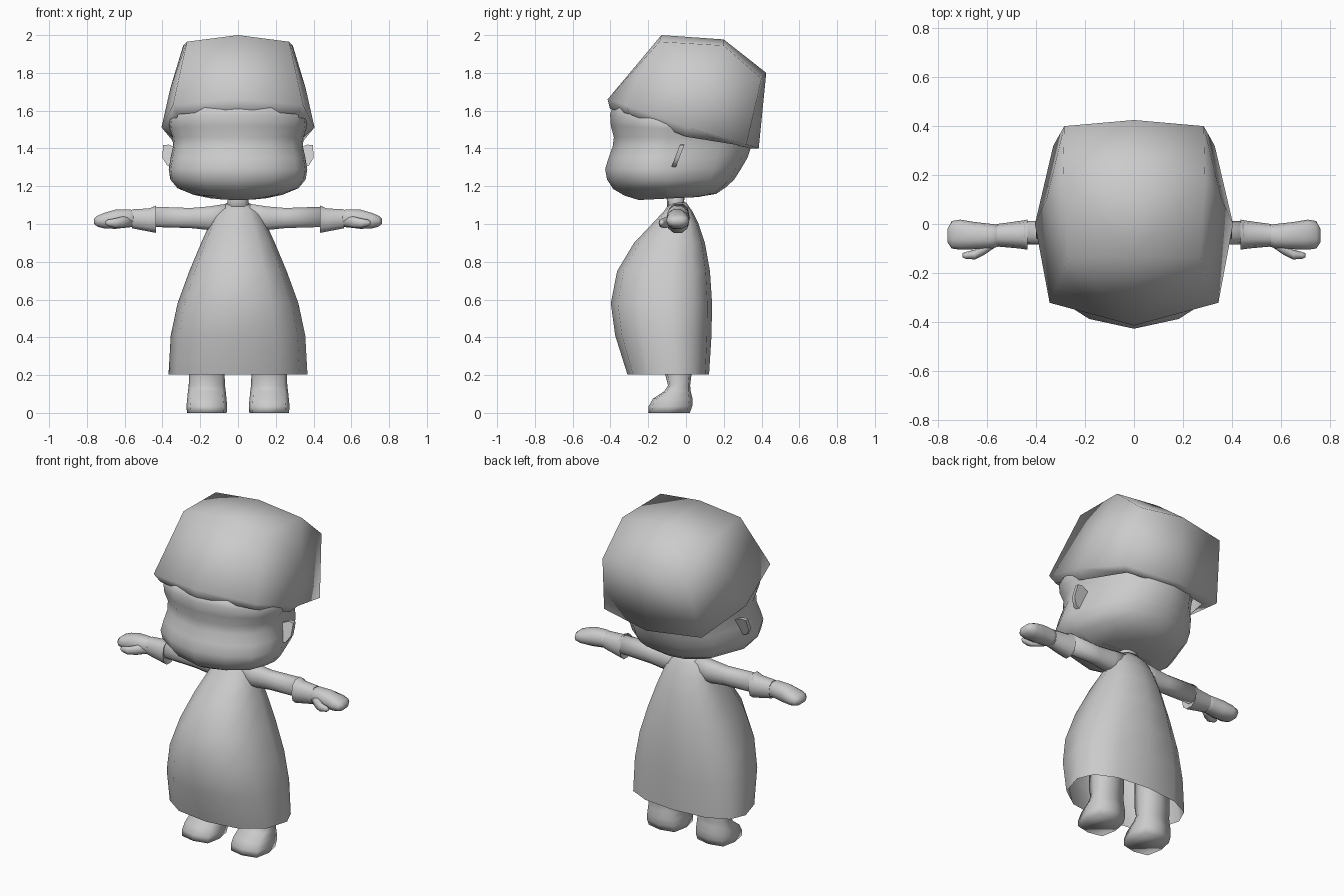
import bpy, bmesh, math

if "Cube" in bpy.data.objects:
    bpy.data.objects.remove(bpy.data.objects["Cube"])

GREY = (0.6, 0.6, 0.6, 1)
mat = bpy.data.materials.new("plain grey")
mat.use_nodes = True
mat.diffuse_color = GREY
mat.node_tree.nodes["Principled BSDF"].inputs["Base Color"].default_value = GREY


def finish(name, bm, mirror=False, angle=180):
    bmesh.ops.remove_doubles(bm, verts=bm.verts, dist=0.0005)
    bmesh.ops.recalc_face_normals(bm, faces=bm.faces)
    mesh = bpy.data.meshes.new(name)
    bm.to_mesh(mesh)
    bm.free()
    mesh.materials.append(mat)
    ob = bpy.data.objects.new(name, mesh)
    bpy.context.collection.objects.link(ob)
    bpy.ops.object.select_all(action="DESELECT")
    ob.select_set(True)
    bpy.context.view_layer.objects.active = ob
    bpy.ops.object.shade_smooth_by_angle(angle=math.radians(angle))
    if mirror:
        ob.modifiers.new("mirror", "MIRROR")


def loft(name, rings, start=True, mirror=False, angle=180):
    """Skin closed rings of equal length; the far end is always capped."""
    bm = bmesh.new()
    vs = [[bm.verts.new(p) for p in r] for r in rings]
    n = len(vs[0])
    for a, b in zip(vs, vs[1:]):
        for i in range(n):
            j = (i + 1) % n
            bm.faces.new((a[i], a[j], b[j], b[i]))
    if start:
        bm.faces.new(vs[0])
    bm.faces.new(vs[-1])
    finish(name, bm, mirror, angle)


def oval(n, power):
    """Unit superellipse; a lower power is boxier."""
    out = []
    for i in range(n):
        a = math.tau * i / n
        c, s = math.cos(a), math.sin(a)
        out.append((math.copysign(abs(c) ** power, c), math.copysign(abs(s) ** power, s)))
    return out


def ring_z(z, xc, hw, y0, y1, n=12, power=0.85, widest=0.5):
    """Level ring; widest is where along y the full width lies."""
    ym = y0 + (y1 - y0) * widest
    return [(xc + hw * c, ym + s * (y1 - ym if s > 0 else ym - y0), z) for c, s in oval(n, power)]


def ring_x(x, y0, y1, z0, z1, n=10):
    return [(x, (y0 + y1) / 2 + (y1 - y0) / 2 * c, (z0 + z1) / 2 + (z1 - z0) / 2 * s)
            for c, s in oval(n, 0.85)]


# Gown: open at the hem, narrowing to the shoulders
gown = [(0.203, 0.368, -0.31, 0.122), (0.41, 0.356, -0.375, 0.135), (0.58, 0.32, -0.398, 0.138),
        (0.75, 0.258, -0.365, 0.127), (0.9, 0.195, -0.275, 0.1), (1.0, 0.15, -0.18, 0.067),
        (1.07, 0.115, -0.115, 0.032), (1.115, 0.055, -0.085, 0.0)]
loft("gown", [ring_z(z, 0, w, a, b, widest=0.6) for z, w, a, b in gown], start=False)

# Neck
loft("neck", [ring_z(1.07, 0, 0.07, -0.1, 0.02), ring_z(1.12, 0, 0.055, -0.1, -0.01),
              ring_z(1.22, 0, 0.065, -0.12, 0.0)])

# Legs and feet
leg = [(0.0, 0.105, -0.2, 0.02), (0.035, 0.108, -0.198, 0.033), (0.075, 0.104, -0.175, 0.035),
       (0.115, 0.1, -0.115, 0.025), (0.145, 0.096, -0.095, 0.022), (0.21, 0.094, -0.112, 0.03),
       (0.45, 0.09, -0.12, 0.04)]
loft("legs", [ring_z(z, 0.165, w, a, b, 8, 0.55) for z, w, a, b in leg],
     mirror=True, angle=100)

# Arms, cuffs, hands and thumbs
arm = [(0.03, -0.1, 0.02, 0.97, 1.115), (0.15, -0.09, 0.02, 0.965, 1.096),
       (0.25, -0.082, 0.012, 0.976, 1.087), (0.45, -0.085, 0.012, 0.982, 1.094)]
loft("arms", [ring_x(*r) for r in arm], mirror=True)
cuff = [(0.45, -0.07, 0.0, 1.0, 1.07), (0.435, -0.105, 0.018, 0.95, 1.1),
        (0.47, -0.1, 0.012, 0.957, 1.085), (0.56, -0.092, 0.0, 0.975, 1.08)]
loft("cuffs", [ring_x(*r) for r in cuff], mirror=True, angle=60)
hand = [(0.53, -0.085, -0.005, 0.985, 1.07), (0.58, -0.1, 0.0, 0.98, 1.08),
        (0.65, -0.103, 0.008, 0.972, 1.078), (0.71, -0.105, 0.018, 0.975, 1.06),
        (0.745, -0.1, 0.012, 0.985, 1.045), (0.762, -0.075, -0.02, 1.0, 1.03)]
loft("hands", [ring_x(*r) for r in hand], mirror=True)
thumb = [(0.56, -0.09, -0.05, 0.99, 1.04), (0.61, -0.125, -0.075, 0.98, 1.04),
         (0.65, -0.145, -0.105, 0.98, 1.03), (0.69, -0.142, -0.115, 0.99, 1.022),
         (0.702, -0.135, -0.12, 1.0, 1.012)]
loft("thumbs", [ring_x(*r, 8) for r in thumb], mirror=True)


# Head: rounded broad face, tapering to the back
def head_ring(z, w, yf, yb, drop):
    half = [(0.5, yf + 0.04), (0.84, yf + 0.12), (0.97, yf + 0.22),
            (1.0, -0.1), (0.77, yb * 0.5), (0.42, yb * 0.9)]
    pts = [(0, yf)] + half + [(0, yb)] + [(-x, y) for x, y in reversed(half)]
    return [(x * w, y, z + drop * (y - yf)) for x, y in pts]


head = [(1.127, 0.14, -0.25, 0.06, 0.05), (1.15, 0.235, -0.325, 0.16, 0.02),
        (1.185, 0.32, -0.385, 0.21, 0.015), (1.235, 0.358, -0.418, 0.255, 0.0),
        (1.29, 0.367, -0.428, 0.29, 0.0), (1.35, 0.357, -0.41, 0.325, 0.0),
        (1.41, 0.344, -0.388, 0.345, 0.0), (1.46, 0.347, -0.382, 0.355, 0.0),
        (1.52, 0.362, -0.398, 0.35, -0.05), (1.58, 0.366, -0.402, 0.34, -0.12),
        (1.64, 0.35, -0.385, 0.32, -0.25)]
loft("head", [head_ring(*r) for r in head])

# Ears: thin tilted plates
outline = [(0.32, 1.29), (0.375, 1.31), (0.4, 1.35), (0.397, 1.418), (0.365, 1.42), (0.32, 1.4)]
loft("ears", [[(x, -0.045 + 0.38 * (z - 1.355) + t, z) for x, z in outline]
              for t in (-0.012, 0.012)], mirror=True, angle=40)

# Hat: faceted half shell with a lip turned in under the rim
middle = [(0, -0.415, 1.66), (0, -0.13, 2.0), (0, 0.2, 1.977), (0, 0.425, 1.8), (0, 0.385, 1.4)]
corner = [(0.345, -0.322, 1.63), (0.27, -0.14, 1.965), (0.29, 0.2, 1.945),
          (0.285, 0.4, 1.77), (0.33, 0.32, 1.42)]
bm = bmesh.new()
mid = [bm.verts.new(p) for p in middle]
cor = [bm.verts.new(p) for p in corner]
side = bm.verts.new((0.405, 0.0, 1.512))
hub = bm.verts.new((0.358, 0.1, 1.72))
for i in range(4):
    bm.faces.new((mid[i], mid[i + 1], cor[i + 1], cor[i]))
loop = cor + [side]
for a, b in zip(loop, loop[1:] + loop[:1]):
    bm.faces.new((a, b, hub))
rim = [mid[0], cor[0], side, cor[4], mid[4]]
tuck = [(0.97, 0.05), (0.92, 0.05), (0.87, 0.05), (0.82, 0.0), (0.85, 0.0)]
lip = [bm.verts.new((v.co.x * k, v.co.y * k, v.co.z - d)) for v, (k, d) in zip(rim, tuck)]
for i in range(4):
    bm.faces.new((rim[i], rim[i + 1], lip[i + 1], lip[i]))
# Mirror the half shell before smoothing so the centre line blends
bmesh.ops.mirror(bm, geom=bm.verts[:] + bm.edges[:] + bm.faces[:], axis="X", merge_dist=0.001)
finish("hat", bm)
